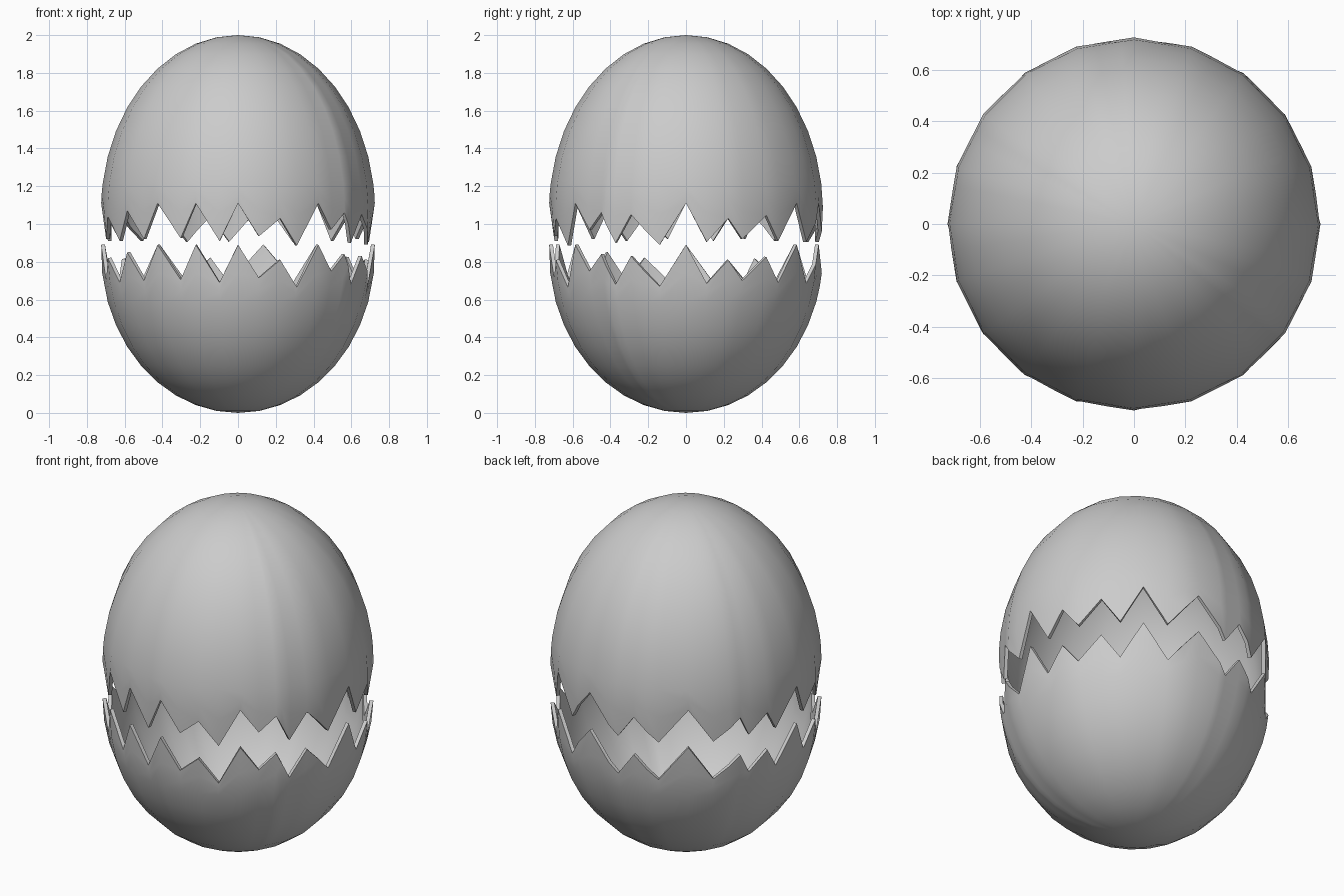
import bpy, bmesh
from math import sin, cos, radians, sqrt

if "Cube" in bpy.data.objects:
    bpy.data.objects.remove(bpy.data.objects["Cube"])

R, EQ, TOP, GAP = 0.725, 0.85, 0.93, 0.22   # radius, equator height, height above it, lift of top half
STEP = 18                                   # 20 sided shell

# crack line: (angle from the front, height), tip and notch in turn
CRACK = [(0, .89), (9, .715), (18, .81), (26.5, .665), (36, .89), (44, .75), (51.5, .84),
         (58, .68), (66, .83), (78.5, .67), (90, .89), (99, .685), (108, .81), (115, .70),
         (126, .825), (134, .69), (144, .89), (155, .685), (169, .89), (184, .685),
         (192, .82), (203, .685), (216, .89), (227, .69), (239, .815), (243.5, .70),
         (252, .81), (258, .69), (270, .89), (278, .70), (288, .82), (297, .69),
         (306, .85), (315, .70), (324, .89), (334.5, .705), (342, .89), (352, .69), (360, .89)]


def crack_height(a):
    for (a0, z0), (a1, z1) in zip(CRACK, CRACK[1:]):
        if a0 <= a <= a1:
            return z0 + (z1 - z0) * (a - a0) / (a1 - a0)


def egg_radius(z):
    h = TOP if z > EQ else EQ
    return R * sqrt(max(0, 1 - ((z - EQ) / h) ** 2))


def place(a, z):
    # keep points on the flat sides of the 20 sided outline
    r = egg_radius(z) * cos(radians(STEP / 2)) / cos(radians(a % STEP - STEP / 2))
    return (r * sin(radians(a)), -r * cos(radians(a)), z)


def half_shell(name, upper):
    angles = sorted({float(a) for a, _ in CRACK[:-1]} | {float(a) for a in range(0, 360, STEP)})
    h, last = (TOP, 81) if upper else (-EQ, 72)
    rings = [EQ + h * cos(radians(t)) for t in range(9, last + 1, 9)]
    bm = bmesh.new()
    pole = bm.verts.new((0, 0, EQ + h))
    cols = []
    for a in angles:
        rim = crack_height(a)
        zs = rings + [(rings[-1] + rim) / 2, rim]
        cols.append([bm.verts.new(place(a, z)) for z in zs])
    for i, c in enumerate(cols):
        d = cols[(i + 1) % len(cols)]
        bm.faces.new((pole, c[0], d[0]))
        for k in range(len(c) - 1):
            bm.faces.new((c[k], c[k + 1], d[k + 1], d[k]))
    # outward normals
    bm.normal_update()
    bm.faces.ensure_lookup_table()
    if (bm.faces[0].normal.z > 0) != upper:
        bmesh.ops.reverse_faces(bm, faces=bm.faces[:])
    if upper:
        bmesh.ops.translate(bm, verts=bm.verts[:], vec=(0, 0, GAP))
    me = bpy.data.meshes.new(name)
    bm.to_mesh(me)
    bm.free()
    ob = bpy.data.objects.new(name, me)
    bpy.context.collection.objects.link(ob)
    # shell thickness
    bpy.ops.object.select_all(action='DESELECT')
    ob.select_set(True)
    bpy.context.view_layer.objects.active = ob
    mod = ob.modifiers.new("thickness", 'SOLIDIFY')
    mod.thickness, mod.offset = 0.02, -1
    bpy.ops.object.modifier_apply(modifier=mod.name)
    bpy.ops.object.shade_smooth_by_angle(angle=radians(40))


half_shell("lower_shell", False)
half_shell("upper_shell", True)
